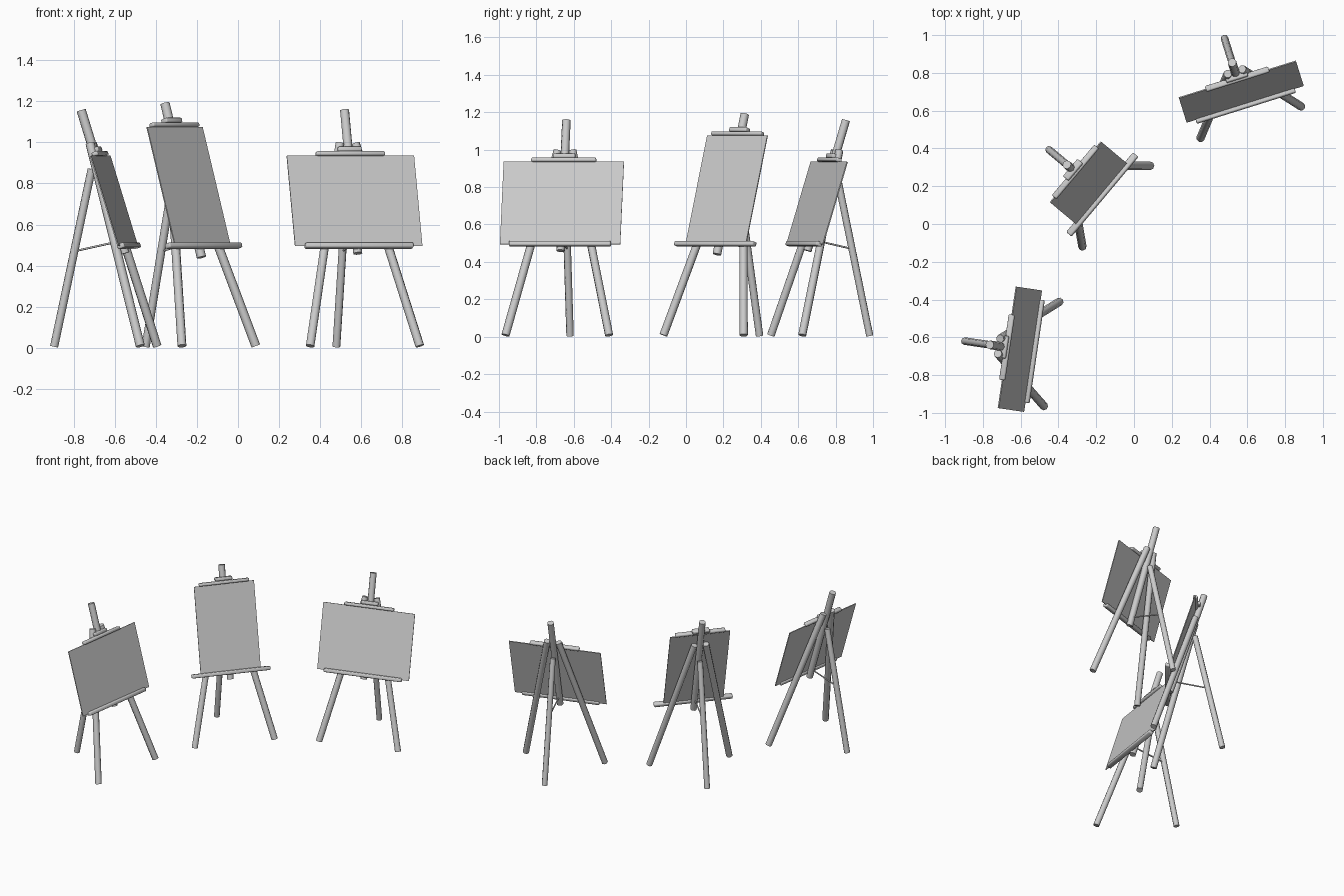
import bpy, bmesh, math
from mathutils import Matrix, Vector

if "Cube" in bpy.data.objects:
    bpy.data.objects.remove(bpy.data.objects["Cube"])

TILT = math.atan(0.309)      # backward lean of board and mast
LEDGE_Z = 0.495


def finish(bm, name, matrix, smooth=None):
    mesh = bpy.data.meshes.new(name)
    bmesh.ops.recalc_face_normals(bm, faces=bm.faces)
    bm.to_mesh(mesh)
    bm.free()
    ob = bpy.data.objects.new(name, mesh)
    bpy.context.collection.objects.link(ob)
    ob.matrix_world = matrix
    if smooth:
        bpy.context.view_layer.objects.active = ob
        bpy.ops.object.select_all(action='DESELECT')
        ob.select_set(True)
        bpy.ops.object.shade_smooth_by_angle(angle=math.radians(smooth))
    return ob


def rod(name, a, b, radius, matrix, sides=8):
    a, b = Vector(a), Vector(b)
    d = b - a
    bm = bmesh.new()
    place = Matrix.Translation((a + b) / 2) @ d.to_track_quat('Z', 'Y').to_matrix().to_4x4()
    bmesh.ops.create_cone(bm, cap_ends=True, segments=sides, radius1=radius,
                          radius2=radius, depth=d.length, matrix=place)
    return finish(bm, name, matrix, 50)


def box(name, centre, size, matrix, bevel=0.0):
    bm = bmesh.new()
    bmesh.ops.create_cube(bm, size=1, matrix=Matrix.Translation(centre) @ Matrix.Diagonal((*size, 1)))
    if bevel:
        bmesh.ops.bevel(bm, geom=bm.edges[:], offset=bevel, segments=2,
                        profile=0.5, affect='EDGES')
    return finish(bm, name, matrix, 50 if bevel else None)


def easel(tag, x, y, angle, width, height, mast_low, mast_high):
    base = Matrix.Translation((x, y, 0)) @ Matrix.Rotation(math.radians(angle), 4, 'Z')
    lean = base @ Matrix.Translation((0, 0, LEDGE_Z)) @ Matrix.Rotation(-TILT, 4, 'X')

    # splayed front legs and hinged rear leg
    for side, label in ((-1, "left"), (1, "right")):
        rod(f"{tag}_front_leg_{label}", (side * 0.28, -0.103, 0.008),
            (side * 0.04, 0.18, 0.995), 0.022, base)
    rod(f"{tag}_rear_leg", (0, 0.363, 0.005), (0, 0.178, 0.87), 0.02, base)

    # thin brace between mast and rear leg
    rod(f"{tag}_brace", (0, 0.035, 0.52), (0, 0.262, 0.47), 0.005, base)

    # leaning mast, board, ledge and top clamp
    rod(f"{tag}_mast", (0, 0.024, mast_low), (0, 0.024, mast_high), 0.023, lean)
    box(f"{tag}_board", (0, 0, height / 2), (width, 0.006, height), lean)
    box(f"{tag}_ledge", (0, -0.006, 0), (0.55, 0.036, 0.026), lean, 0.007)
    box(f"{tag}_clamp_bar", (0, -0.002, height + 0.01), (0.35, 0.032, 0.022), lean, 0.007)
    box(f"{tag}_clamp_block", (0, 0.008, height + 0.034), (0.12, 0.038, 0.024), lean, 0.006)


easel("left_easel", -0.537, -0.673, 81.6, 0.65, 0.46, -0.03, 0.70)
easel("middle_easel", -0.172, 0.16, 50, 0.42, 0.607, -0.05, 0.735)
easel("right_easel", 0.588, 0.636, 17.4, 0.65, 0.46, -0.03, 0.70)
